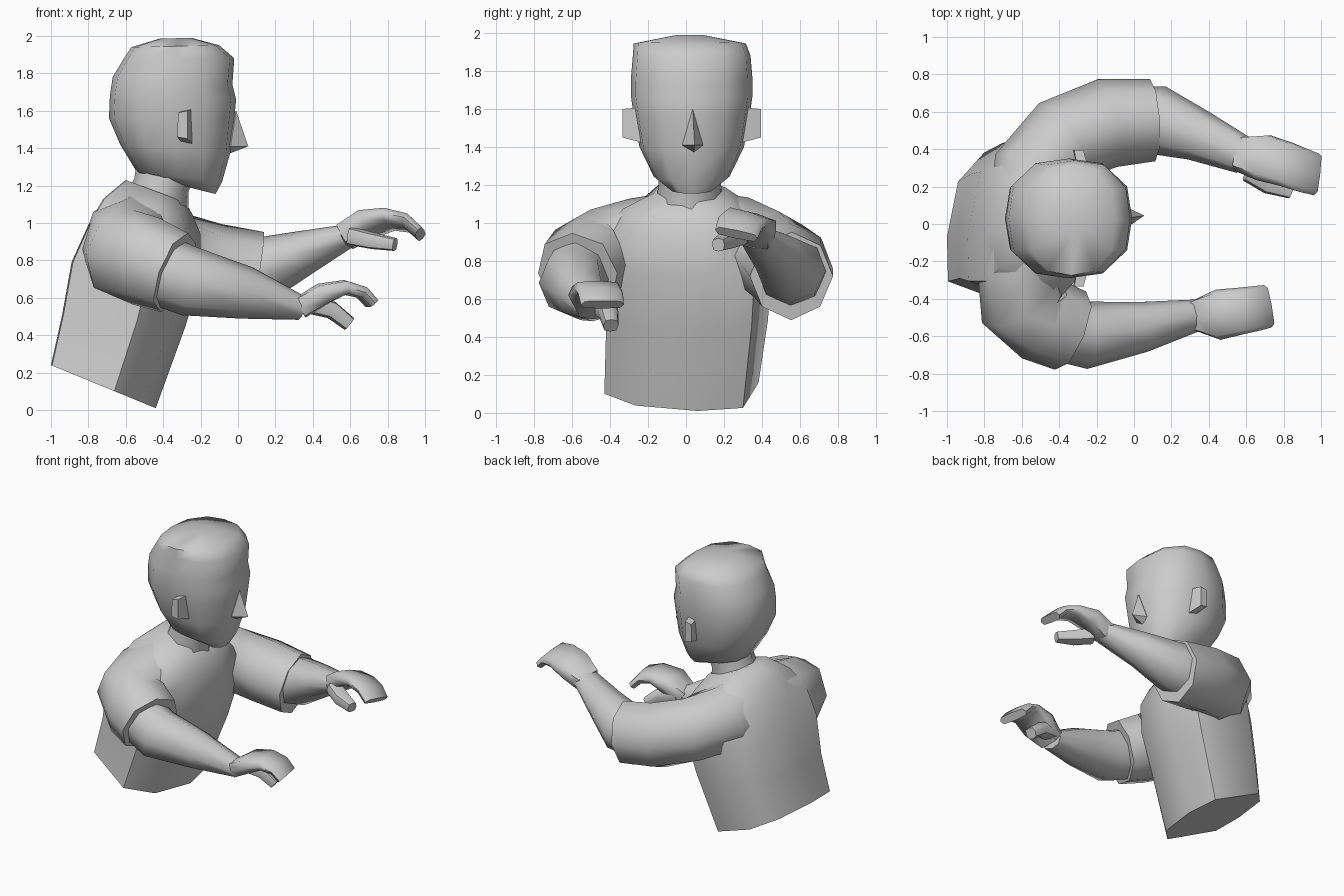
import bpy, bmesh, math
from mathutils import Vector as V


def finish(bm, name, angle=60):
    bmesh.ops.recalc_face_normals(bm, faces=bm.faces)
    me = bpy.data.meshes.new(name)
    bm.to_mesh(me)
    bm.free()
    me.shade_smooth()
    me.set_sharp_from_angle(angle=math.radians(angle))
    ob = bpy.data.objects.new(name, me)
    bpy.context.collection.objects.link(ob)
    return ob


def section(sides, power):
    """Unit superellipse outline."""
    pts = []
    for i in range(sides):
        t = 2 * math.pi * i / sides
        u, v = math.cos(t), math.sin(t)
        k = (abs(u) ** power + abs(v) ** power) ** (-1 / power)
        pts.append((u * k, v * k))
    return pts


def skin(name, rings, angle=60):
    bm = bmesh.new()
    rows = [[bm.verts.new(p) for p in r] for r in rings]
    n = len(rows[0])
    for r, s in zip(rows, rows[1:]):
        for i in range(n):
            j = (i + 1) % n
            bm.faces.new((r[i], r[j], s[j], s[i]))
    bm.faces.new(rows[0])
    bm.faces.new(rows[-1])
    return finish(bm, name, angle)


def body(name, rows, outline):
    """Rows: front x,z, back x,z, centre y, half width."""
    rings = []
    for fx, fz, bx, bz, yc, hw in rows:
        c = V(((fx + bx) / 2, yc, (fz + bz) / 2))
        a = V(((fx - bx) / 2, 0, (fz - bz) / 2))
        rings.append([c + a * u + V((0, hw * v, 0)) for u, v in outline])
    return skin(name, rings)


def limb(name, path, sides=8, power=2.0, roll=0.0):
    """Path: x, y, z, half width, half height; sections follow the path."""
    cs = [V(p[:3]) for p in path]
    rings = []
    for i, p in enumerate(path):
        t = (cs[min(i + 1, len(cs) - 1)] - cs[max(i - 1, 0)]).normalized()
        s = V((0, 0, 1)).cross(t).normalized()
        n = t.cross(s)
        s2 = s * math.cos(roll) + n * math.sin(roll)
        n2 = n * math.cos(roll) - s * math.sin(roll)
        rings.append([cs[i] + s2 * p[3] * u + n2 * p[4] * v
                      for u, v in section(sides, power)])
    return skin(name, rings)


def hull(name, pts):
    bm = bmesh.new()
    for p in pts:
        bm.verts.new(p)
    bmesh.ops.convex_hull(bm, input=bm.verts)
    return finish(bm, name, 30)


# Leaning torso with a slightly turned eight-sided outline
body("torso", [
    (-0.44, 0.01, -1.00, 0.24, -0.02, 0.41),
    (-0.28, 0.45, -0.94, 0.51, 0.01, 0.43),
    (-0.20, 0.72, -0.89, 0.79, 0.01, 0.45),
    (-0.20, 0.94, -0.80, 0.99, 0.01, 0.45),
    (-0.24, 1.04, -0.72, 1.13, 0.01, 0.34),
    (-0.28, 1.11, -0.60, 1.23, 0.02, 0.19)],
    [(1, 0.2), (0.86, 0.78), (-0.29, 0.98), (-0.79, 0.6),
     (-1, -0.12), (-0.98, -0.7), (0.21, -1), (0.75, -0.6)])

# Neck
limb("neck", [(-0.46, 0.02, 1.0, 0.20, 0.20), (-0.41, 0.02, 1.2, 0.165, 0.15),
              (-0.37, 0.03, 1.36, 0.18, 0.17)])

# Head, from the chin to the crown
body("head", [
    (-0.12, 1.155, -0.30, 1.20, 0.03, 0.11),
    (-0.085, 1.22, -0.54, 1.27, 0.03, 0.20),
    (-0.04, 1.38, -0.63, 1.42, 0.03, 0.275),
    (-0.02, 1.56, -0.69, 1.56, 0.03, 0.305),
    (-0.01, 1.66, -0.685, 1.68, 0.03, 0.32),
    (-0.03, 1.74, -0.67, 1.78, 0.03, 0.32),
    (-0.02, 1.88, -0.61, 1.88, 0.03, 0.31),
    (-0.10, 1.95, -0.57, 1.94, 0.02, 0.295),
    (-0.25, 1.99, -0.42, 1.985, 0.02, 0.08)], section(12, 2.6))

# Nose
hull("nose", [(-0.01, 0.035, 1.6), (0.055, 0.045, 1.41), (-0.04, -0.02, 1.41),
              (-0.04, 0.09, 1.41), (-0.05, 0.04, 1.37), (-0.1, 0.04, 1.5)])

# Ears, flaring outward and backward
for side, name in ((-1, "right_ear"), (1, "left_ear")):
    y0, y1 = 0.03 + side * 0.25, 0.03 + side * 0.365
    hull(name, [(-0.24, y0, 1.61), (-0.24, y0, 1.42), (-0.30, y0, 1.60),
                (-0.30, y0, 1.43), (-0.27, y1, 1.60), (-0.27, y1, 1.45),
                (-0.32, y1, 1.59), (-0.325, y1, 1.46)])

# Shoulders with short sleeves
limb("right_sleeve", [(-0.54, -0.02, 0.90, 0.25, 0.27),
                      (-0.59, -0.26, 0.87, 0.25, 0.26),
                      (-0.59, -0.44, 0.83, 0.24, 0.25),
                      (-0.49, -0.51, 0.795, 0.235, 0.245),
                      (-0.34, -0.57, 0.735, 0.225, 0.225)], 8, 2.2)
limb("left_sleeve", [(-0.53, 0.05, 0.92, 0.24, 0.25),
                     (-0.51, 0.28, 0.89, 0.25, 0.25),
                     (-0.37, 0.45, 0.83, 0.24, 0.24),
                     (-0.14, 0.54, 0.76, 0.24, 0.24),
                     (0.10, 0.555, 0.72, 0.22, 0.235)], 8, 1.9)

# Bare arms
limb("right_arm", [(-0.45, -0.55, 0.76, 0.17, 0.19),
                   (-0.25, -0.595, 0.685, 0.18, 0.185),
                   (0.05, -0.55, 0.625, 0.135, 0.14),
                   (0.34, -0.487, 0.545, 0.085, 0.065)])
limb("left_arm", [(-0.05, 0.555, 0.73, 0.18, 0.18),
                  (0.13, 0.555, 0.75, 0.185, 0.175),
                  (0.34, 0.475, 0.835, 0.14, 0.125),
                  (0.59, 0.365, 0.93, 0.10, 0.065)])

# Mitten hands, curling down at the fingertips
limb("right_hand", [(0.33, -0.487, 0.545, 0.085, 0.06),
                    (0.45, -0.485, 0.62, 0.135, 0.06),
                    (0.57, -0.465, 0.655, 0.125, 0.04),
                    (0.66, -0.45, 0.63, 0.12, 0.035),
                    (0.715, -0.44, 0.57, 0.115, 0.03)], power=4)
limb("left_hand", [(0.57, 0.37, 0.925, 0.095, 0.065),
                   (0.69, 0.355, 0.995, 0.13, 0.06),
                   (0.81, 0.32, 1.02, 0.125, 0.04),
                   (0.91, 0.285, 1.0, 0.12, 0.035),
                   (0.975, 0.265, 0.94, 0.115, 0.03)], power=4, roll=-0.28)

# Thumbs
limb("right_thumb", [(0.38, -0.44, 0.565, 0.055, 0.05),
                     (0.50, -0.41, 0.535, 0.055, 0.048),
                     (0.595, -0.395, 0.46, 0.04, 0.04)], 8, 3)
limb("left_thumb", [(0.61, 0.28, 0.93, 0.055, 0.05),
                    (0.72, 0.215, 0.905, 0.055, 0.045),
                    (0.84, 0.17, 0.885, 0.035, 0.035)], 8, 3)
